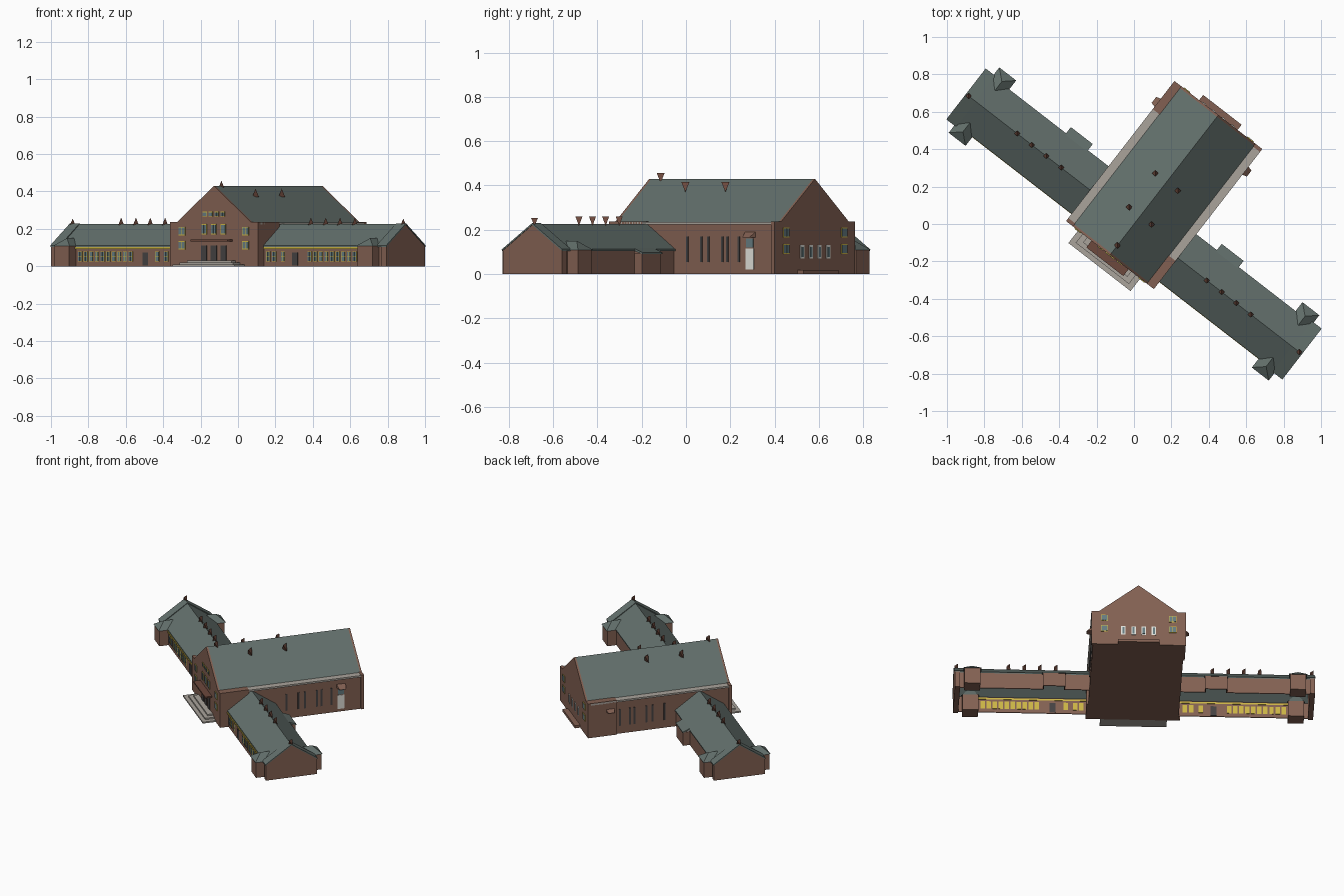
import bpy, bmesh, math
from mathutils import Matrix

if "Cube" in bpy.data.objects:
    bpy.data.objects.remove(bpy.data.objects["Cube"])

ROT = Matrix.Rotation(math.radians(-37.75), 4, 'Z')   # the whole plan is turned


def material(name, rgb):
    m = bpy.data.materials.new(name)
    m.diffuse_color = (*rgb, 1)
    m.use_nodes = True
    m.node_tree.nodes["Principled BSDF"].inputs["Base Color"].default_value = m.diffuse_color
    return m


BRICK = material("brick", (0.225, 0.118, 0.085))
SLATE = material("slate_roof", (0.125, 0.162, 0.15))
STONE = material("pale_stone", (0.40, 0.37, 0.33))
YELLOW = material("yellow_trim", (0.60, 0.46, 0.06))
GLASS = material("window_glass", (0.13, 0.20, 0.22))
DARK = material("dark_door", (0.06, 0.055, 0.055))
WHITE = material("white_paint", (0.75, 0.75, 0.70))
VENT = material("vent_brick", (0.15, 0.065, 0.045))


def part(name, solids, mat):
    """One object made of convex solids, each given by its corner points."""
    bm = bmesh.new()
    for pts in solids:
        vs = [bm.verts.new(p) for p in pts]
        bmesh.ops.convex_hull(bm, input=vs)
    bmesh.ops.dissolve_limit(bm, angle_limit=0.01, verts=bm.verts[:], edges=bm.edges[:])
    bmesh.ops.recalc_face_normals(bm, faces=bm.faces[:])
    bm.transform(ROT)
    me = bpy.data.meshes.new(name)
    bm.to_mesh(me)
    bm.free()
    me.materials.append(mat)
    ob = bpy.data.objects.new(name, me)
    bpy.context.collection.objects.link(ob)
    return ob


def box(x0, x1, y0, y1, z0, z1):
    return [(x, y, z) for x in (x0, x1) for y in (y0, y1) for z in (z0, z1)]


def along_x(profile, x0, x1):
    return [(x, y, z) for x in (x0, x1) for y, z in profile]


def along_y(profile, y0, y1):
    return [(x, y, z) for y in (y0, y1) for x, z in profile]


def plate_y(x, y, w, z0, z1, t=0.004):
    return box(x - w / 2, x + w / 2, y - t, y + t, z0, z1)


def plate_x(x, y, w, z0, z1, t=0.004):
    return box(x - t, x + t, y - w / 2, y + w / 2, z0, z1)


def vent(x, y, z, r=0.018, h=0.045):
    # wedge-like vent: lower edge across one world axis, upper edge across the other
    inv = ROT.inverted().to_3x3()
    out = []
    for dx, dy, dz in ((r, 0, 0), (-r, 0, 0), (0, r, h), (0, -r, h)):
        o = inv @ Matrix.Translation((dx, dy, dz)).translation
        out.append((x + o.x, y + o.y, z + o.z))
    return out


# ---------- main hall ----------
W, F, B = 0.297, -0.21, 0.737          # half width, front, back
EAVE, RIDGE, RW = 0.235, 0.43, 0.252   # heights, roof half width
part("hall_walls", [box(-W + 0.01, W - 0.01, F, B, 0, EAVE - 0.01)], BRICK)
gable = [(-RW, EAVE - 0.02), (RW, EAVE - 0.02), (RW, EAVE), (0, RIDGE), (-RW, EAVE)]
part("hall_gables", [along_y(gable, F, F + 0.012), along_y(gable, B - 0.012, B)], BRICK)
part("hall_roof", [along_y([(-RW, EAVE), (RW, EAVE), (0, RIDGE)], F + 0.012, B - 0.012)], SLATE)
part("hall_gutters", [box(s * 0.24, s * W, F + 0.02, B - 0.02, EAVE - 0.012, EAVE)
                      for s in (-1, 1)], STONE)
part("hall_shoulders", [box(0.25, W, F, F + 0.19, 0, EAVE + 0.003),
                        box(-W, -0.25, B - 0.19, B, 0, EAVE + 0.003),
                        box(-W, -0.25, F, F + 0.02, 0, EAVE + 0.003),
                        box(0.25, W, B - 0.02, B, 0, EAVE + 0.003)], BRICK)
part("hall_vents", [vent(s * 0.076, y, 0.37) for s in (-1, 1) for y in (0.055, 0.284)]
     + [vent(0, -0.145, 0.412)], VENT)

# tall slit windows and doors on the long sides
slits, doors, lights, hoods = [], [], [], []
for s in (-1, 1):
    x = s * (W - 0.01)
    slits += [plate_x(x, y, 0.012, 0.055, 0.17) for y in (0.23, 0.31, 0.35, 0.43, 0.46, 0.525)]
    doors.append(plate_x(x, 0.588, 0.045, 0.02, 0.115))
    lights.append(plate_x(x, 0.588, 0.04, 0.12, 0.16))
    hoods.append([(x, 0.56, 0.165), (x, 0.62, 0.165), (x, 0.56, 0.19), (x, 0.62, 0.19),
                  (x + s * 0.035, 0.57, 0.165), (x + s * 0.035, 0.61, 0.165)])
part("side_slit_windows", slits, DARK)
part("side_doors", doors, WHITE)
part("side_door_lights", lights, GLASS)
part("side_door_hoods", hoods, BRICK)

# windows of the front and back gable walls
frames, panes = [], []


def window(x, y, w, z0, z1, out):
    frames.append(plate_y(x, y, w, z0, z1, 0.003))
    for k in (-1, 1):
        panes.append(plate_y(x + k * w * 0.23, y + out * 0.002, w * 0.40,
                             z0 + 0.004, z1 - 0.004, 0.003))


for y, out in ((F, -1), (B, 1)):
    for s in (-1, 1):
        for z in (0.09, 0.165):
            window(s * 0.215, y, 0.045, z, z + 0.045, out)
for x in (-0.065, 0, 0.065):
    window(x, F, 0.034, 0.17, 0.225, -1)
for x in (-0.06, -0.02, 0.02, 0.06):
    window(x, F, 0.028, 0.265, 0.292, -1)
part("gable_window_frames", frames, YELLOW)
part("gable_window_panes", panes, GLASS)
backs = (-0.096, -0.032, 0.032, 0.096)
part("back_window_frames", [plate_y(x, B, 0.028, 0.07, 0.13, 0.003) for x in backs], WHITE)
part("back_window_panes", [plate_y(x, B + 0.002, 0.014, 0.077, 0.123, 0.003) for x in backs], GLASS)

# front entrance and back step
part("entrance_doors", [plate_y(x, F, 0.038, 0.03, 0.11) for x in (-0.065, 0, 0.065)], DARK)
part("entrance_canopy", [box(-0.125, 0.125, F - 0.045, F, 0.133, 0.143)], VENT)
part("entrance_steps", [box(-0.215, 0.205, F - 0.085, F, 0, 0.01),
                        box(-0.185, 0.175, F - 0.06, F, 0, 0.02),
                        box(-0.155, 0.145, F - 0.035, F, 0, 0.03)], STONE)
part("back_step", [box(-0.13, 0.13, B, B + 0.035, 0, 0.018)], BRICK)

# ---------- side wings ----------
D, WE, WR, T = 0.155, 0.108, 0.226, 0.006   # half depth, eave, ridge, wall thickness
X0, X1 = W - 0.012, 1.10
for s, side in ((-1, "left"), (1, "right")):
    part(side + "_wing_walls", [box(s * X0, s * X1, -D, -D + T, 0, WE),
                                box(s * X0, s * 0.44, D - T, D, 0, WE),
                                box(s * 0.58, s * X1, D - T, D, 0, WE),
                                # shallow rear bay
                                box(s * 0.44, s * 0.58, 0.193, 0.199, 0, 0.093),
                                box(s * 0.44, s * 0.446, D - T, 0.199, 0, 0.093),
                                box(s * 0.574, s * 0.58, D - T, 0.199, 0, 0.093)], BRICK)
    slope = [(0, WR), (0, WR - 0.01), (D + 0.006, WE - 0.004), (D + 0.006, WE + 0.004)]
    part(side + "_wing_roof",
         [along_x([(k * y, z) for y, z in slope], s * X0, s * (X1 + 0.01)) for k in (-1, 1)]
         + [along_x([(0.14, WE + 0.015), (0.14, WE), (0.203, 0.09), (0.203, 0.097)],
                    s * 0.436, s * 0.584)], SLATE)
    # end gable with its slate capping and chimney
    end = [(-0.168, 0), (0.168, 0), (0.168, WE), (0, WR), (-0.168, WE)]
    part(side + "_end_gable", [along_x(end, s * 1.10, s * 1.133)], BRICK)
    cap = [(0, WR + 0.004), (0, WR - 0.004), (0.172, WE - 0.004), (0.172, WE + 0.004)]
    part(side + "_gable_capping", [along_x([(k * y, z) for y, z in cap], s * 1.07, s * 1.136)
                                   for k in (-1, 1)], SLATE)
    part(side + "_chimney", [vent(s * 1.118, 0, WR - 0.008, 0.016, 0.036)], VENT)
    part(side + "_wing_vents", [vent(s * x, 0, WR - 0.008, 0.016, 0.042)
                                for x in (0.493, 0.593, 0.69, 0.79)], VENT)
    # corner turrets, front and back, with hipped roofs
    part(side + "_turrets", [box(s * 0.975, s * 1.075, k * 0.12, k * 0.215, 0, WE)
                             for k in (-1, 1)], BRICK)
    part(side + "_turret_roofs",
         [[(s * x, k * y, WE) for x in (0.968, 1.082) for y in (0.13, 0.221)]
          + [(s * 1.025, k * 0.17, 0.15), (s * 1.025, k * 0.11, 0.15)] for k in (-1, 1)], SLATE)
    # yellow eave band, framed windows and a door on the front wall
    part(side + "_eave_band", [box(s * X0, s * 0.975, -D - 0.008, -D + T + 0.002, 0.092, 0.103)],
         YELLOW)
    xs = [0.605 + 0.038 * i for i in range(10)] + [0.325, 0.365, 0.425]
    part(side + "_wing_frames", [box(s * x - 0.014, s * x + 0.014, -D - 0.002, -D + T + 0.002,
                                     0.025, 0.078) for x in xs], YELLOW)
    part(side + "_wing_panes", [plate_y(s * x + k * 0.006, -D - 0.002, 0.0095, z, z + 0.022, 0.002)
                                for x in xs for k in (-1, 1) for z in (0.028, 0.053)], GLASS)
    part(side + "_wing_door", [box(s * 0.487, s * 0.525, -D - 0.003, -D + T + 0.003, 0.005, 0.073)],
         DARK)
